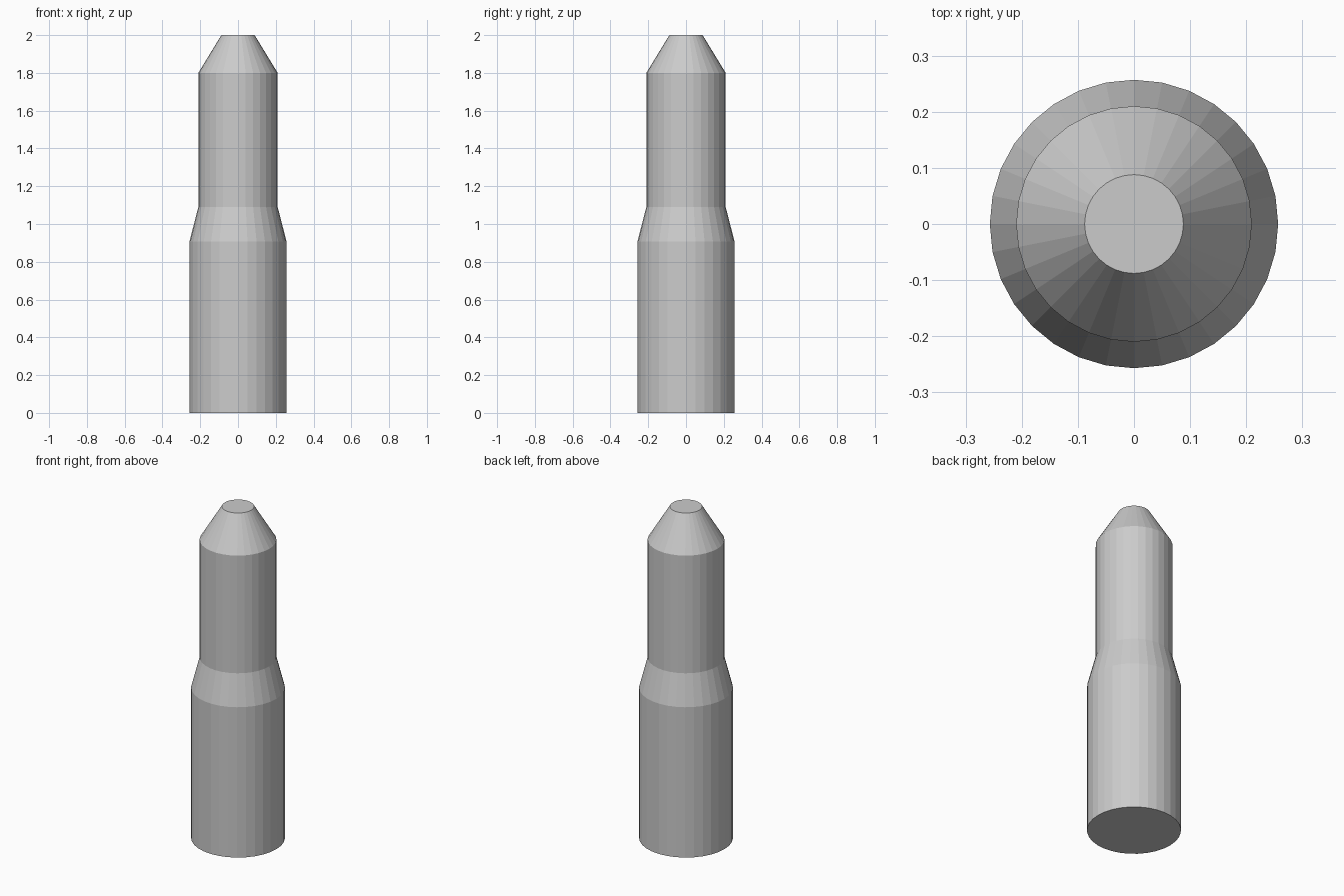
import bpy, bmesh
from math import cos, sin, tau

if "Cube" in bpy.data.objects:
    bpy.data.objects.remove(bpy.data.objects["Cube"])

SIDES = 32
# lathe profile: (radius, height)
PROFILE = [(0.257, 0.0), (0.257, 0.907), (0.21, 1.09), (0.21, 1.8), (0.088, 2.0)]

bm = bmesh.new()
rings = [[bm.verts.new((r * cos(tau * i / SIDES), r * sin(tau * i / SIDES), z))
          for i in range(SIDES)] for r, z in PROFILE]

# side walls
for low, high in zip(rings, rings[1:]):
    for i in range(SIDES):
        j = (i + 1) % SIDES
        bm.faces.new((low[i], low[j], high[j], high[i]))

# flat base and tip
bm.faces.new(rings[0][::-1])
bm.faces.new(rings[-1])

mesh = bpy.data.meshes.new("stepped_pin")
bm.to_mesh(mesh)
bm.free()
bpy.context.collection.objects.link(bpy.data.objects.new("stepped_pin", mesh))
